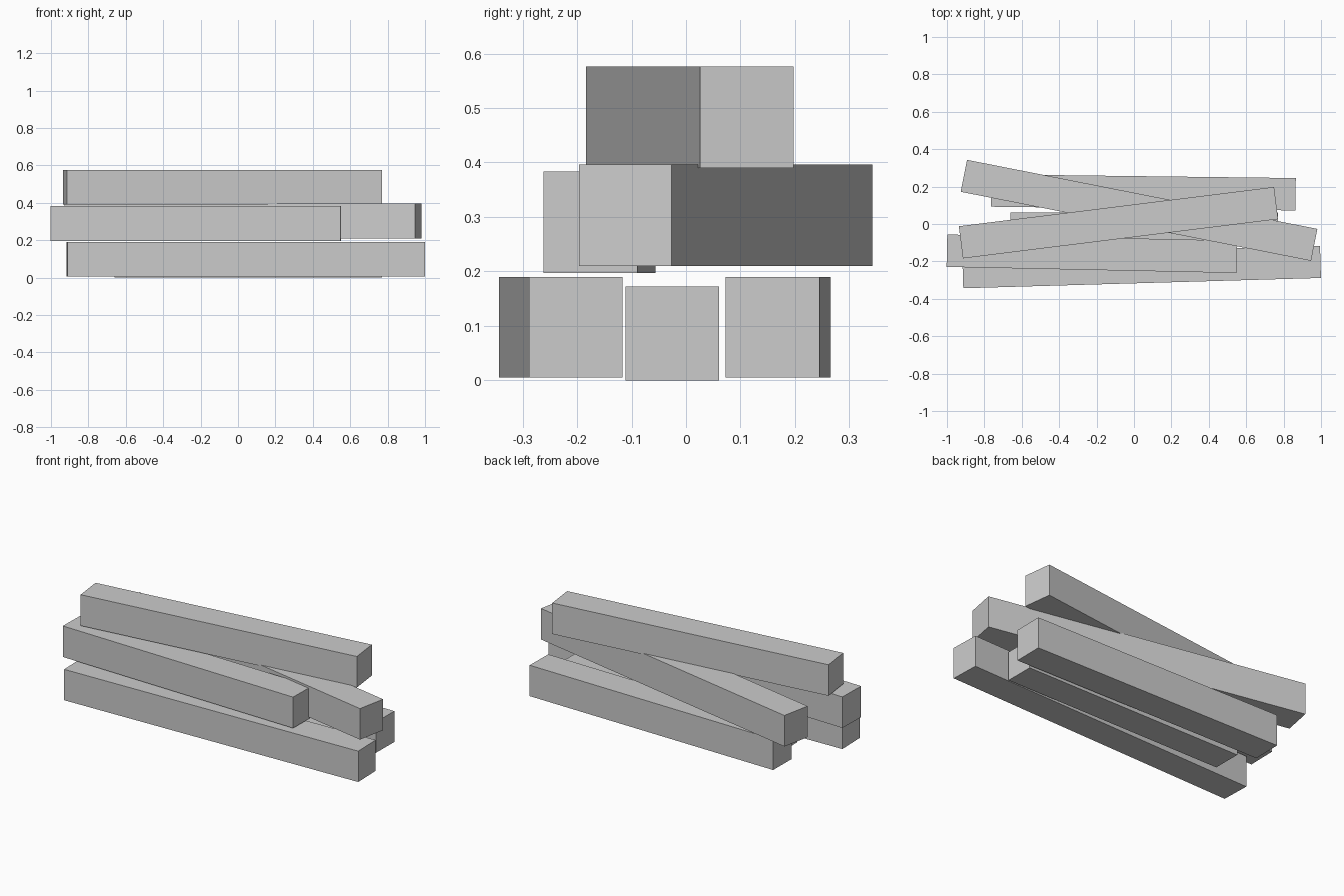
import bpy
from math import radians

if "Cube" in bpy.data.objects:
    bpy.data.objects.remove(bpy.data.objects["Cube"])


def beam(name, center, length, width, z_low, z_high, angle):
    """Square-edged timber lying along x, turned about z."""
    bpy.ops.mesh.primitive_cube_add(
        size=1,
        location=(center[0], center[1], (z_low + z_high) / 2),
        rotation=(0, 0, radians(angle)))
    obj = bpy.context.object
    obj.name = name
    obj.scale = (length, width, z_high - z_low)
    bpy.ops.object.transform_apply(location=False, rotation=False, scale=True)
    return obj


# Bottom layer: three nearly parallel beams
beam("bottom_beam_front", (0.041, -0.230), 1.913, 0.172, 0.005, 0.190, 1.65)
beam("bottom_beam_middle", (0.055, -0.025), 1.43, 0.172, 0.0, 0.172, 0)
beam("bottom_beam_back", (0.050, 0.169), 1.628, 0.173, 0.005, 0.190, -0.7)

# Middle layer: one straight and one skewed beam
beam("middle_beam_front", (-0.225, -0.159), 1.55, 0.173, 0.197, 0.383, -1.2)
beam("middle_beam_skewed", (0.027, 0.073), 1.909, 0.174, 0.210, 0.396, -11.15)

# Top beam lying across the middle layer
beam("top_beam", (-0.083, 0.007), 1.698, 0.173, 0.390, 0.576, 7.1)
